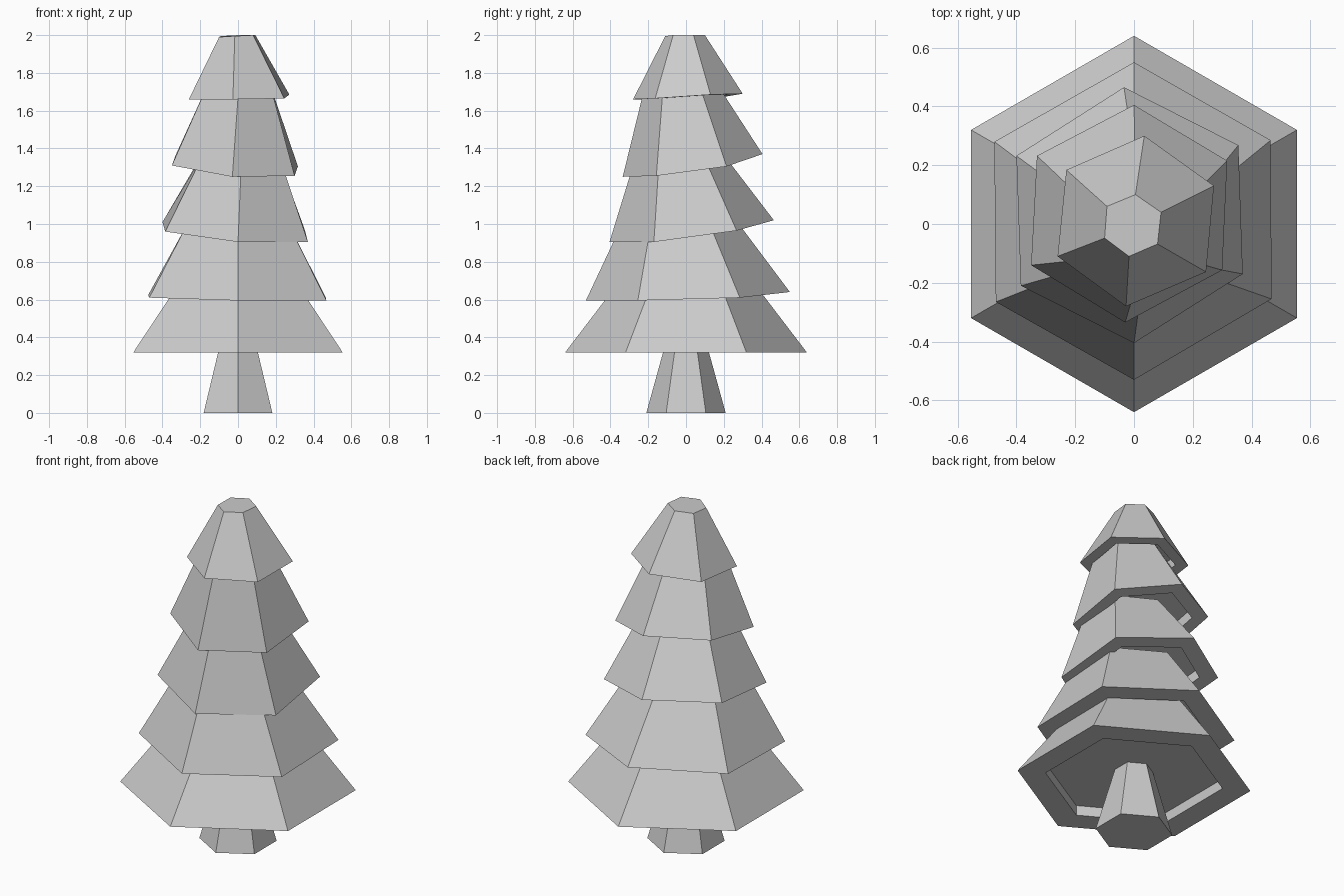
import bpy, bmesh
from math import sin, cos, pi
from mathutils import Vector

if "Cube" in bpy.data.objects:
    bpy.data.objects.remove(bpy.data.objects["Cube"])


def hexagon(r, z, cx=0, cy=0, turn=0):
    # Corners run from the back vertex counter-clockwise
    return [Vector((cx + r * cos(pi / 2 + turn + i * pi / 3),
                    cy + r * sin(pi / 2 + turn + i * pi / 3), z)) for i in range(6)]


def loft(name, rings):
    # Skin a stack of six-sided rings and cap both ends
    bm = bmesh.new()
    loops = [[bm.verts.new(p) for p in ring] for ring in rings]
    for a, b in zip(loops, loops[1:]):
        for i in range(6):
            j = (i + 1) % 6
            bm.faces.new((a[i], a[j], b[j], b[i]))
    bm.faces.new(loops[0][::-1])
    bm.faces.new(loops[-1])
    bmesh.ops.recalc_face_normals(bm, faces=bm.faces)
    mesh = bpy.data.meshes.new(name)
    bm.to_mesh(mesh)
    bm.free()
    ob = bpy.data.objects.new(name, mesh)
    bpy.context.collection.objects.link(ob)


def tier(name, rim, top, inset=0.76, depth=0.06):
    # Branch skirt: recessed underside, flat lip, sloping sides, flat top
    rim = [Vector(p) for p in rim]
    mid = sum(rim, Vector()) / 6
    lip = [mid + (p - mid) * inset for p in rim]
    ceiling = [p + Vector((0, 0, depth)) for p in lip]
    loft(name, [ceiling, lip, rim, top])


# Tapered trunk
loft("trunk", [hexagon(0.21, 0), hexagon(0.094, 0.42)])

# Bottom skirt is regular, the upper ones are hand-tilted
tier("branches_1", hexagon(0.64, 0.32), hexagon(0.35, 0.70))

tier("branches_2",
     [(0, .55, .64), (-.475, .28, .625), (-.47, -.265, .61),
      (0, -.53, .595), (.468, -.255, .595), (.465, .285, .61)],
     hexagon(0.31, 1.0, 0, -0.03))

tier("branches_3",
     [(-.034, .465, 1.02), (-.40, .232, 1.01), (-.385, -.21, .96),
      (0, -.405, .905), (.37, -.17, .905), (.355, .268, .965)],
     hexagon(0.235, 1.36, 0.012, -0.03, 0.03))

tier("branches_4",
     [(0, .405, 1.37), (-.33, .232, 1.365), (-.35, -.14, 1.31),
      (-.03, -.335, 1.25), (.30, -.157, 1.255), (.317, .215, 1.305)],
     hexagon(0.19, 1.74, 0.005, -0.025))

tier("branches_5",
     [(.035, .30, 1.69), (-.23, .184, 1.67), (-.26, -.11, 1.66),
      (-.027, -.28, 1.66), (.245, -.163, 1.665), (.272, .13, 1.685)],
     [Vector(p) for p in
      [(.005, .10, 2), (-.092, .06, 1.995), (-.10, -.048, 1.99),
       (-.017, -.11, 1.995), (.08, -.068, 2), (.092, .04, 2)]])
